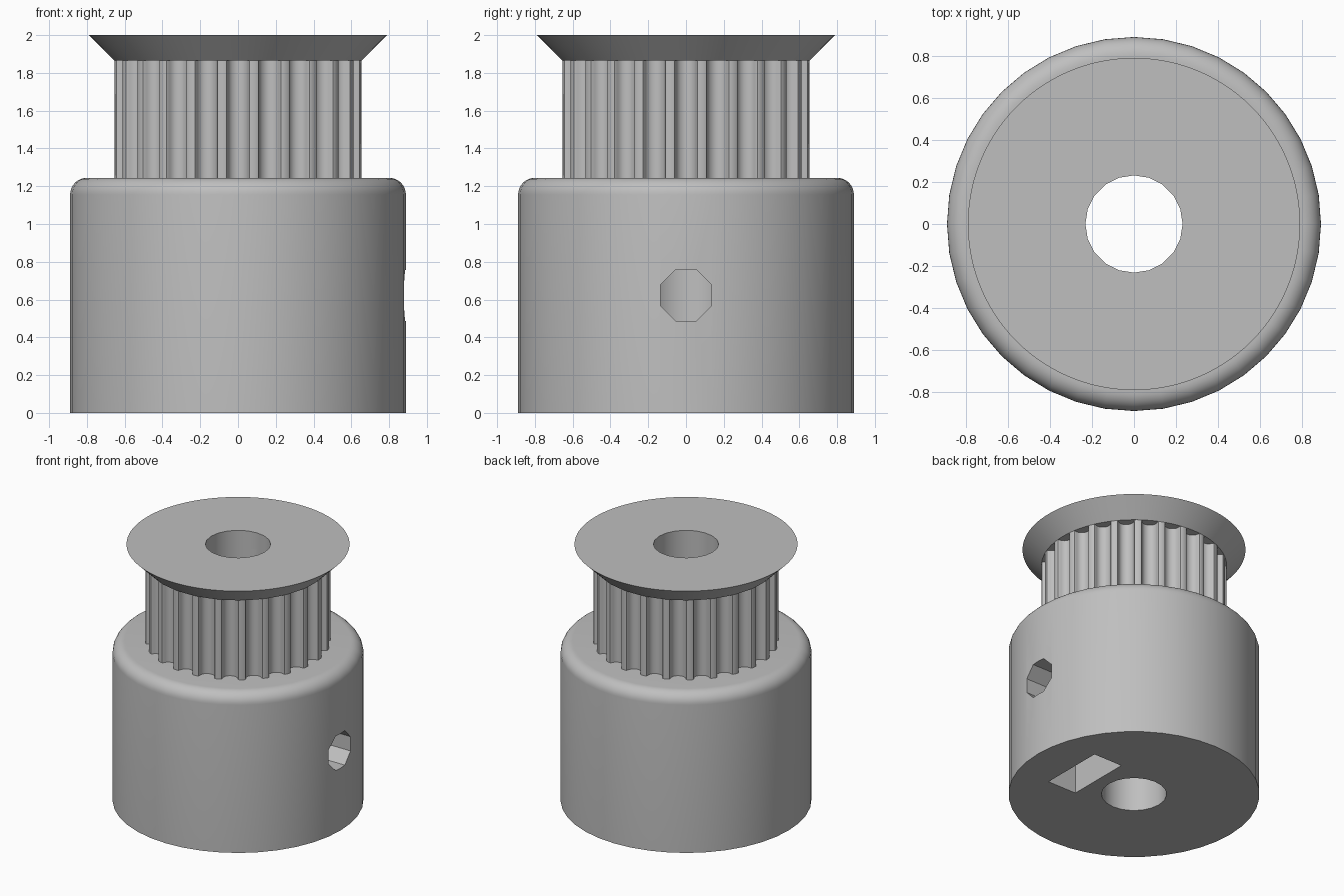
import bpy, bmesh, math
from mathutils import Vector

cube = bpy.data.objects.get("Cube")
if cube:
    bpy.data.objects.remove(cube, do_unlink=True)

UNIT = 2 / 22.5                       # one millimetre in model units
TEETH = 24
BASE_R, BASE_TOP = 10 * UNIT, 14 * UNIT
BELT_R, BELT_TOP = 7.385 * UNIT, 21 * UNIT
BORE_R, ROUNDING = 2.6 * UNIT, 1.0 * UNIT

metal = bpy.data.materials.new("plain grey")
metal.use_nodes = True
grey = (0.52, 0.52, 0.52, 1)
metal.diffuse_color = grey
metal.node_tree.nodes["Principled BSDF"].inputs["Base Color"].default_value = grey


def circle(radius, z, sides, turn=0.0):
    return [Vector((radius * math.cos(turn + math.tau * i / sides),
                    radius * math.sin(turn + math.tau * i / sides), z)) for i in range(sides)]


def loft(name, rings):
    """Closed solid through rings that share a vertex count."""
    bm = bmesh.new()
    loops = [[bm.verts.new(p) for p in ring] for ring in rings]
    n = len(loops[0])
    for low, high in zip(loops, loops[1:]):
        for i in range(n):
            j = (i + 1) % n
            bm.faces.new((low[i], low[j], high[j], high[i]))
    bm.faces.new(loops[0][::-1])
    bm.faces.new(loops[-1])
    bmesh.ops.recalc_face_normals(bm, faces=bm.faces)
    mesh = bpy.data.meshes.new(name)
    bm.to_mesh(mesh)
    bm.free()
    obj = bpy.data.objects.new(name, mesh)
    bpy.context.collection.objects.link(obj)
    mesh.materials.append(metal)
    return obj


def activate(obj):
    bpy.ops.object.select_all(action='DESELECT')
    obj.select_set(True)
    bpy.context.view_layer.objects.active = obj


def cut(obj, cutter):
    mod = obj.modifiers.new("cut", 'BOOLEAN')
    mod.operation, mod.solver, mod.object = 'DIFFERENCE', 'EXACT', cutter
    activate(obj)
    bpy.ops.object.modifier_apply(modifier=mod.name)


# Hub with a rounded top edge
rings = [circle(BASE_R, 0, 40)]
for step in range(9):
    a = math.pi / 2 * step / 8
    rings.append(circle(BASE_R - ROUNDING * (1 - math.cos(a)),
                        BASE_TOP - ROUNDING * (1 - math.sin(a)), 40))
hub = loft("hub", rings)

# Toothed belt section: half of one groove as (sideways, depth), mirrored and repeated
half = [(0.80, 0), (0.69, 0.04), (0.64, 0.13), (0.60, 0.29), (0.54, 0.44),
        (0.45, 0.57), (0.32, 0.67), (0.16, 0.74)]
groove = [(-s, d) for s, d in half] + [(0, 0.765)] + [(s, d) for s, d in reversed(half)]
outline = []
for t in range(TEETH):
    a = math.tau * t / TEETH
    for s, d in groove:
        s, d = s * UNIT, d * UNIT
        r = math.sqrt(BELT_R ** 2 - s ** 2) - d
        outline.append((r * math.cos(a) - s * math.sin(a), r * math.sin(a) + s * math.cos(a)))
belt = loft("toothed_section", [[Vector((x, y, z)) for x, y in outline]
                                for z in (BASE_TOP, BELT_TOP)])

# Flared retaining flange
flange = loft("retaining_flange", [circle(BELT_R, BELT_TOP, 96),
                                   circle(BELT_R + 1.5 * UNIT, 2, 96)])

# Cutters: shaft bore, screw hole towards the left side, nut slot open at the bottom
bore = loft("bore_cutter", [circle(BORE_R, z, 20) for z in (-0.1, 2.1)])
mid = BASE_TOP / 2
screw = loft("screw_cutter", [[Vector((x, p.x, mid + p.y)) for p in circle(0.146, 0, 8, math.pi / 8)]
                              for x in (0, 1)])
flat = 2.85 * UNIT
slope = flat / math.sqrt(3)
slot = [(-flat, -0.1), (flat, -0.1), (flat, mid + slope), (0, mid + 2 * slope), (-flat, mid + slope)]
nut = loft("nut_cutter", [[Vector((x, y, z)) for y, z in slot] for x in (0.33, 0.578)])

for part in (hub, belt, flange):
    cut(part, bore)
cut(hub, screw)
cut(hub, nut)
for cutter in (bore, screw, nut):
    bpy.data.objects.remove(cutter, do_unlink=True)

for part in (hub, belt, flange):
    activate(part)
    bpy.ops.object.shade_smooth_by_angle(angle=math.radians(30))
